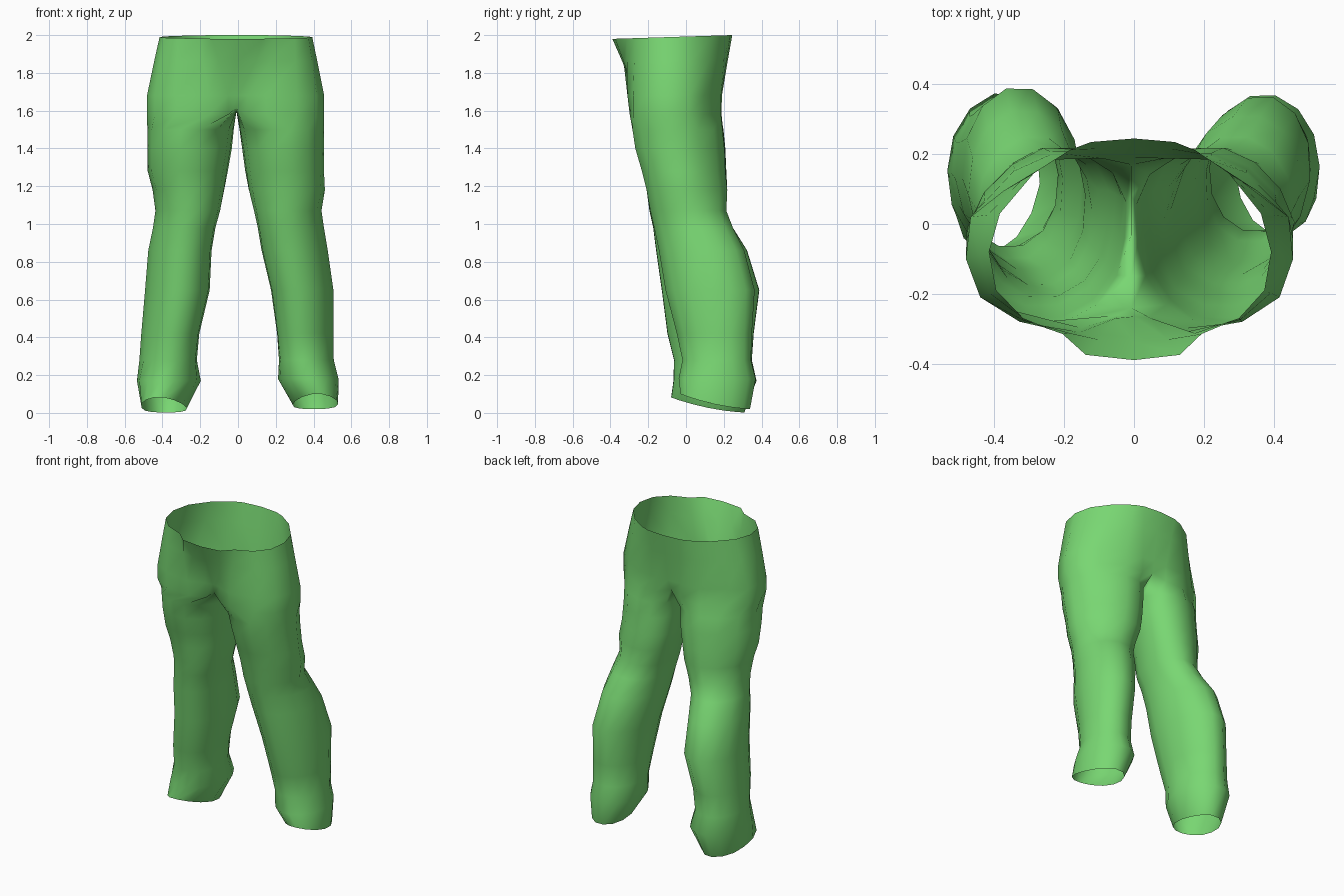
import bpy, bmesh, math

green = bpy.data.materials.new("green_cloth")
green.diffuse_color = (0.19, 0.68, 0.17, 1)

# Half outlines from front seam, round the outer side, to back seam
WAIST = [(0, -.39), (.135, -.375), (.2, -.315), (.31, -.27), (.385, -.19), (.405, -.08),
         (.375, .03), (.28, .145), (.18, .212), (.12, .235), (0, .245)]
HIP = [(0, -.265), (.05, -.27), (.15, -.31), (.32, -.28), (.43, -.21), (.47, -.1),
       (.457, .02), (.365, .095), (.22, .185), (.09, .188), (0, .19)]
# Leg stations: z, inner x, outer x, front y, back y, front shift out, back shift in
LEFT = [(1.5, .027, .48, -.285, .2, 0, .06), (1.4, .04, .48, -.27, .21, 0, .065),
        (1.28, .06, .478, -.235, .215, 0, .06), (1.18, .075, .452, -.21, .22, 0, .045),
        (1.07, .095, .437, -.195, .215, -.01, .025), (.98, .12, .45, -.175, .25, -.015, 0),
        (.86, .14, .475, -.16, .325, -.02, -.01), (.65, .15, .492, -.13, .39, -.02, -.01),
        (.42, .205, .512, -.10, .36, -.02, -.01), (.28, .218, .522, -.065, .35, -.015, -.01),
        (.17, .197, .535, -.068, .375, .01, 0)]
RIGHT = [(1.5, .013, .456, -.285, .195, 0, .06), (1.4, .03, .455, -.27, .205, 0, .065),
         (1.28, .045, .455, -.235, .21, 0, .06), (1.18, .058, .46, -.21, .22, 0, .045),
         (1.07, .085, .442, -.19, .215, -.01, .02), (.98, .105, .455, -.17, .25, -.02, -.01),
         (.86, .125, .475, -.145, .31, -.025, -.025), (.65, .175, .505, -.11, .365, -.025, -.025),
         (.42, .207, .505, -.05, .35, -.025, -.02), (.28, .217, .507, -.02, .345, -.015, -.015),
         (.18, .212, .532, -.04, .37, 0, 0)]
ANGLES = [math.radians(-130 + 26 * k) for k in range(11)] + [math.radians(a) for a in (155, 180, 205)]


def oval(side, z, xi, xo, yf, yb, front, back, tilt=0.0, sag=0.0):
    """Oval leg section with skewed front and back; tilt raises the front edge."""
    pts = []
    for a in ANGLES:
        u, v = math.cos(a), math.sin(a) / .985
        shift = -v * (front if v < 0 else back)
        pts.append((side * ((xi + xo) / 2 + u * (xo - xi) / 2 + shift),
                    (yf + yb) / 2 + v * (yb - yf) / 2, z - v * tilt - sag * (1 - v * v)))
    return pts


def half_section(side, t, width, z_front, z_back):
    """Hip section blended between waist (0) and hip (1) outlines."""
    pts = []
    for (ax, ay), (bx, by) in zip(WAIST, HIP):
        x, y = ax + (bx - ax) * t, ay + (by - ay) * t
        f = (y + .39) / .63
        pts.append((side * x * width, y, z_front + (z_back - z_front) * f))
    return pts


bm = bmesh.new()


def bridge(upper, lower, side, closed):
    n = len(lower) if closed else 11
    for k in range(n if closed else n - 1):
        j = (k + 1) % n
        quad = [lower[k], lower[j], upper[j], upper[k]]
        bm.faces.new(quad if side > 0 else quad[::-1])


for side, rows, width in ((-1, LEFT, 1.025), (1, RIGHT, .97)):
    # Waist and hips
    rings = [half_section(side, 0, width, 1.98, 2.0),
             half_section(side, .42, width, 1.86, 1.87),
             half_section(side, 1, width, 1.68, 1.68)]
    # Crotch section with the shared inner seam
    fork = half_section(side, 1, width, 1.58, 1.58)
    fork[0], fork[10] = (0, -.24, 1.615), (0, .17, 1.615)
    fork[1], fork[9] = (side * .05, -.262, 1.58), (side * .09, .188, 1.58)
    fork[2] = (side * .15, -.298, 1.58)
    fork += [(0, .08, 1.6), (0, -.03, 1.595), (0, -.15, 1.6)]
    rings.append(fork)
    # Legs and tilted cuffs
    rings += [oval(side, *r) for r in rows]
    if side < 0:
        rings.append(oval(side, .042, .27, .51, -.08, .31, .03, .01, .04, .015))
    else:
        rings.append(oval(side, .06, .29, .53, -.03, .34, .01, .01, .04, .015))
    verts = [[bm.verts.new(p) for p in ring] for ring in rings]
    for i in range(len(verts) - 1):
        bridge(verts[i], verts[i + 1], side, i >= 3)

# Join the two halves along the seam
bmesh.ops.remove_doubles(bm, verts=[v for v in bm.verts if abs(v.co.x) < 1e-5], dist=1e-4)
# Seam sits slightly off centre at the crotch
for v in bm.verts:
    if abs(v.co.x) < 1e-5 and v.co.z < 1.65:
        v.co.x = -.008
mesh = bpy.data.meshes.new("trousers")
bm.to_mesh(mesh)
bm.free()
mesh.materials.append(green)
for p in mesh.polygons:
    p.use_smooth = True
trousers = bpy.data.objects.new("trousers", mesh)
bpy.context.collection.objects.link(trousers)
